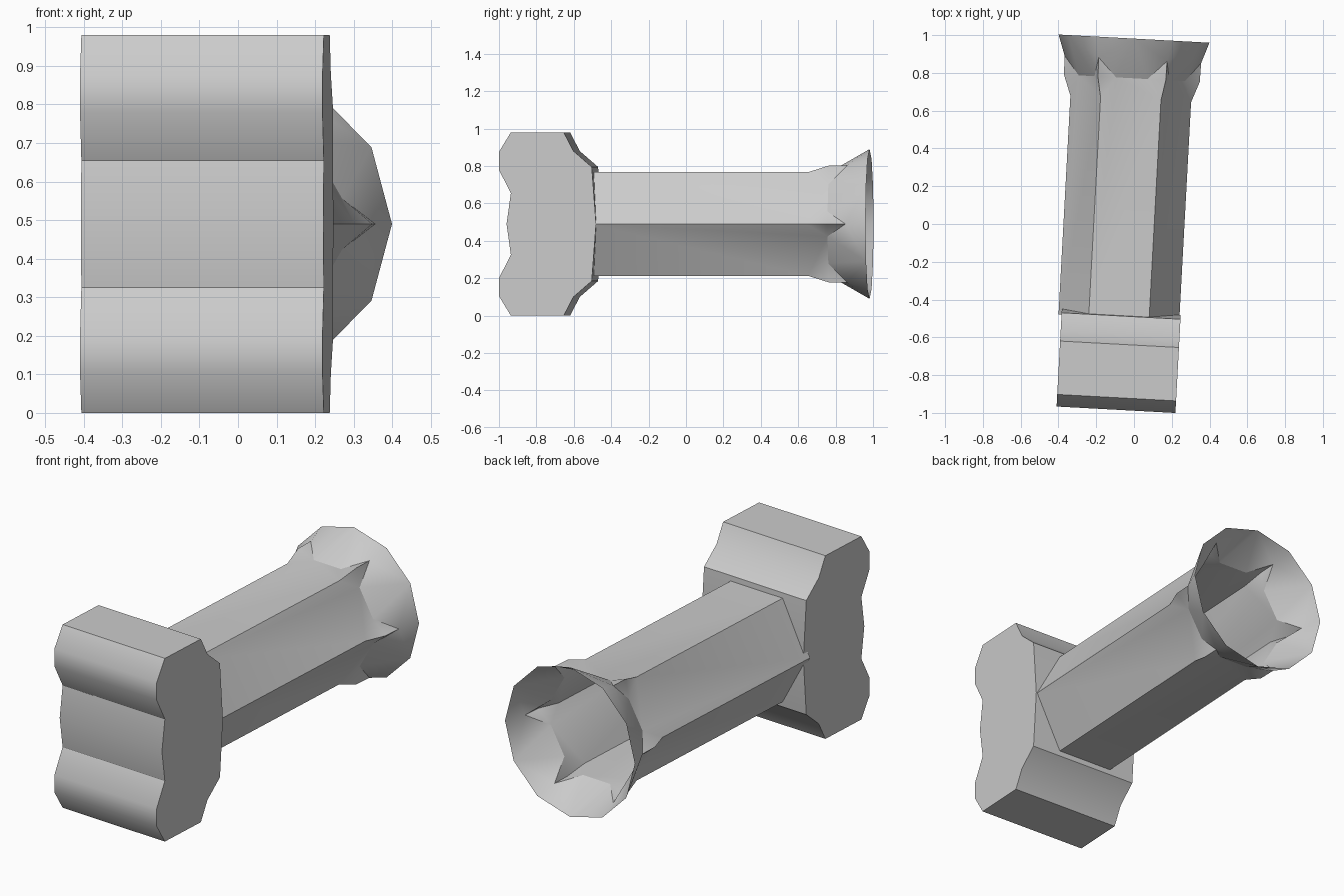
import bpy, bmesh, math
from mathutils import Matrix, Vector

cube = bpy.data.objects.get("Cube")
if cube:
    bpy.data.objects.remove(cube)

YAW = Matrix.Rotation(math.radians(-3.1), 4, 'Z')
AXIS_X, AXIS_Z = -0.053, 0.49

grey = bpy.data.materials.new("plain grey")
grey.use_nodes = True
grey.diffuse_color = (0.6, 0.6, 0.6, 1)
grey.node_tree.nodes["Principled BSDF"].inputs["Base Color"].default_value = grey.diffuse_color


def finish(name, bm, angle):
    """Turn the bmesh into a smooth-by-angle object, yawed into place."""
    bmesh.ops.remove_doubles(bm, verts=bm.verts, dist=0.0005)
    bmesh.ops.recalc_face_normals(bm, faces=bm.faces)
    bm.transform(YAW)
    mesh = bpy.data.meshes.new(name)
    bm.to_mesh(mesh)
    bm.free()
    mesh.materials.append(grey)
    obj = bpy.data.objects.new(name, mesh)
    bpy.context.collection.objects.link(obj)
    bpy.ops.object.select_all(action='DESELECT')
    obj.select_set(True)
    bpy.context.view_layer.objects.active = obj
    bpy.ops.object.shade_smooth_by_angle(angle=math.radians(angle))


# Head: lobed profile (y, height above centre), mirrored and extruded sideways
upper = [(-0.923, 0.165), (-0.987, 0.29), (-0.987, 0.385), (-0.923, 0.49),
         (-0.64, 0.49), (-0.588, 0.39), (-0.49, 0.305)]
profile = ([(-0.946, 0)] + upper + [(-0.467, 0)]
           + [(y, -z) for y, z in reversed(upper)])
bm = bmesh.new()
face = bm.faces.new([bm.verts.new((-0.357, y, AXIS_Z + z)) for y, z in profile])
side = bmesh.ops.extrude_face_region(bm, geom=[face])["geom"]
bmesh.ops.translate(bm, vec=(0.63, 0, 0),
                    verts=[v for v in side if isinstance(v, bmesh.types.BMVert)])
finish("head", bm, 32)


# Hollow six-sided shaft with a flared, open mouth and a ridge at each corner
def polar(degrees, radius, y):
    a = math.radians(degrees)
    return Vector((AXIS_X + radius * math.cos(a), y, AXIS_Z + radius * math.sin(a)))


bm = bmesh.new()


def add(*points):
    bm.faces.new([bm.verts.new(p) for p in points])


for i in range(6):
    a, b = 60 * i, 60 * (i + 1)
    corner_a, corner_b = polar(a, 0.32, 0.66), polar(b, 0.32, 0.66)
    lift = Vector((0, 0.11, 0))
    foot_a = corner_a.lerp(corner_b, 0.24) + lift
    foot_b = corner_b.lerp(corner_a, 0.24) + lift
    add(polar(a, 0.32, -0.5), polar(b, 0.32, -0.5),
        corner_b, foot_b, foot_a, corner_a)
    rim_mid = polar(a + 30, 0.4, 0.98)
    for angle, corner, foot in ((a, corner_a, foot_a), (b, corner_b, foot_b)):
        crest, tip = polar(angle, 0.36, 0.77), polar(angle, 0.362, 0.87)
        add(corner, crest, foot)
        add(crest, tip, foot)
        add(tip, polar(angle, 0.4, 0.98), rim_mid)
        add(tip, rim_mid, foot)
    add(foot_a, rim_mid, foot_b)
finish("shaft_and_flared_mouth", bm, 30)
